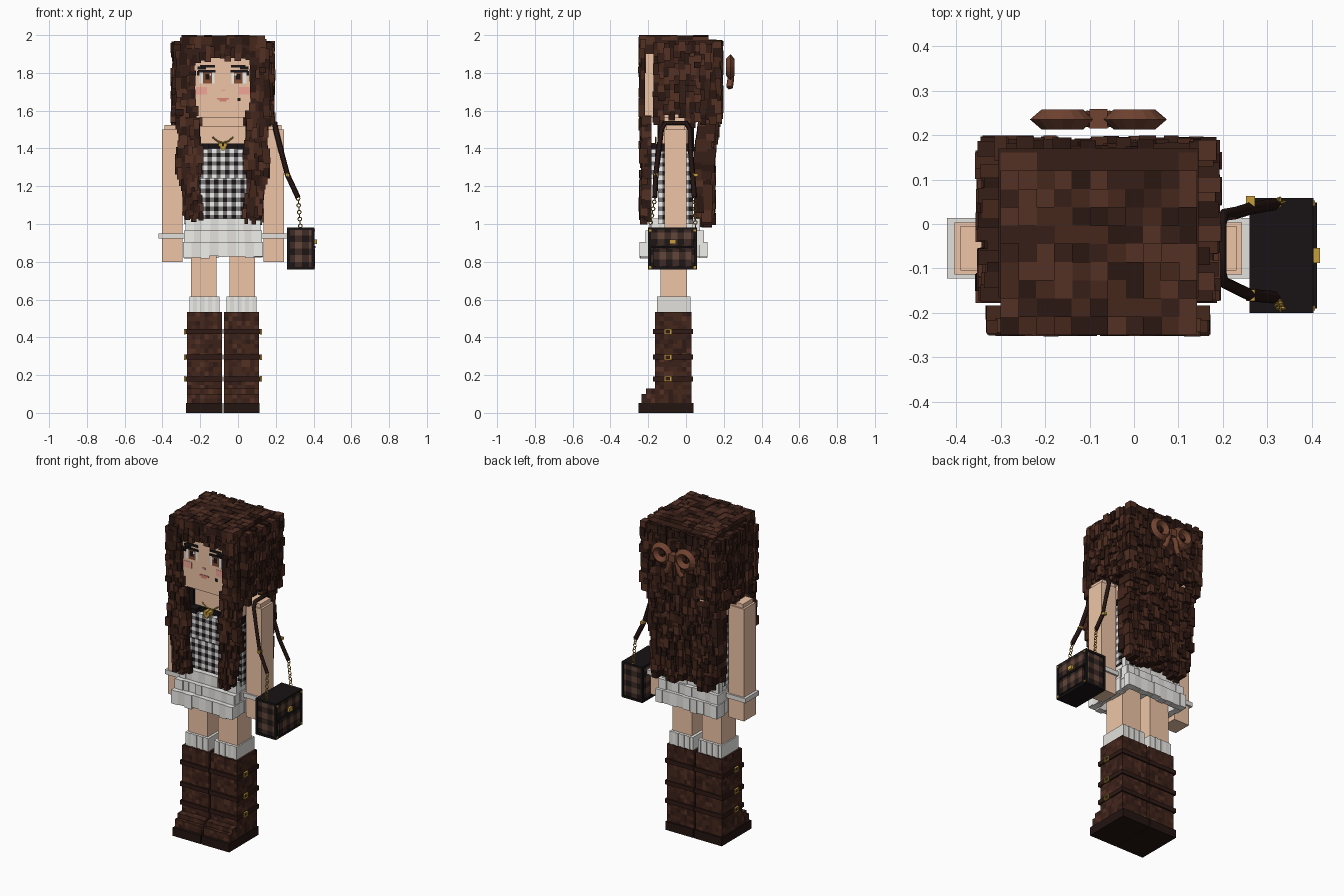
import bpy, bmesh, math, random
from mathutils import Vector

if "Cube" in bpy.data.objects:
    bpy.data.objects.remove(bpy.data.objects["Cube"])
random.seed(4)
C = -0.08                      # the figure's own centre line in x


def mat(name, r, g, b):
    m = bpy.data.materials.new(name)
    m.diffuse_color = [(v / 255) ** 2.2 for v in (r, g, b)] + [1]
    m.use_nodes = True
    m.node_tree.nodes["Principled BSDF"].inputs["Base Color"].default_value = m.diffuse_color
    return m


skin, pink, lip = mat("skin", 238, 196, 166), mat("blush", 242, 165, 150), mat("lip", 215, 130, 118)
white, cream, grey = mat("white", 240, 239, 236), mat("cream", 226, 224, 219), mat("grey", 120, 117, 118)
black, dark, gold = mat("black", 30, 26, 28), mat("dark_leather", 40, 27, 24), mat("gold", 195, 155, 65)
iris = mat("iris", 130, 78, 54)
hairs = [mat(f"hair_{i}", *c) for i, c in enumerate([(58, 36, 29), (70, 43, 34), (84, 52, 41), (46, 29, 24)])]
leathers = [mat(f"leather_{i}", *c) for i, c in enumerate([(70, 43, 34), (60, 37, 30), (84, 52, 41), (50, 32, 27)])]
plaids = [mat(f"plaid_{i}", *c) for i, c in enumerate([(34, 28, 27), (64, 47, 41), (98, 72, 60)])]
bow_mat = mat("bow", 112, 69, 52)
R = random.uniform


def finish(bm, name, mats):
    me = bpy.data.meshes.new(name)
    bm.to_mesh(me)
    bm.free()
    for m in mats:
        me.materials.append(m)
    ob = bpy.data.objects.new(name, me)
    bpy.context.collection.objects.link(ob)
    return ob


def boxes(name, items, *mats):
    """One mesh of many boxes: (x0, x1, y0, y1, z0, z1[, material])."""
    bm = bmesh.new()
    for b in items:
        vs = bmesh.ops.create_cube(bm, size=1)["verts"]
        for v in vs:
            v.co = Vector([(b[2*i] + b[2*i+1]) / 2 + v.co[i] * abs(b[2*i+1] - b[2*i]) for i in range(3)])
        for f in {f for v in vs for f in v.link_faces}:
            f.material_index = b[6] if len(b) > 6 else 0
    return finish(bm, name, mats)


def tiled(name, b, cell, pick, *mats):
    """Box whose faces are split into square tiles coloured by pick(i, j)."""
    bm = bmesh.new()
    for ax in range(3):
        u, w = [a for a in range(3) if a != ax]
        nu, nw = [max(1, round((b[2*a+1] - b[2*a]) / cell)) for a in (u, w)]
        for side in (0, 1):
            for i in range(nu):
                for j in range(nw):
                    vs = []
                    for di, dj in ((0, 0), (1, 0), (1, 1), (0, 1)):
                        p = Vector((0, 0, 0))
                        p[ax] = b[2*ax+side]
                        p[u] = b[2*u] + (b[2*u+1] - b[2*u]) * (i + di) / nu
                        p[w] = b[2*w] + (b[2*w+1] - b[2*w]) * (j + dj) / nw
                        vs.append(bm.verts.new(p))
                    bm.faces.new(vs).material_index = pick(i, j)
    bmesh.ops.remove_doubles(bm, verts=bm.verts, dist=1e-5)
    bmesh.ops.recalc_face_normals(bm, faces=bm.faces)
    return finish(bm, name, mats)


def tube(name, pts, r, m):
    cu = bpy.data.curves.new(name, "CURVE")
    cu.dimensions, cu.bevel_depth, cu.bevel_resolution, cu.use_fill_caps = "3D", r, 0, True
    sp = cu.splines.new("POLY")
    sp.points.add(len(pts) - 1)
    for p, q in zip(sp.points, pts):
        p.co = (*q, 1)
    cu.materials.append(m)
    bpy.context.collection.objects.link(bpy.data.objects.new(name, cu))


def ring(name, loc, rot, R1, R2, m, seg=12):
    bpy.ops.mesh.primitive_torus_add(location=loc, rotation=rot, major_radius=R1, minor_radius=R2,
                                     major_segments=seg, minor_segments=4)
    bpy.context.object.name = name
    bpy.context.object.data.materials.append(m)
    return bpy.context.object


def span(s, a, b):
    return sorted((C + s * a, C + s * b))


def strands(name, axis, out, base, depth, edges, z1, z0, jag=0.03, step=0.027, deep=0.024):
    """Panel of staggered hair bricks; edges(z) gives the panel's side limits, out its facing."""
    items = []
    lo, hi = edges(z1)
    n = max(1, round((hi - lo) / step))
    for i in range(n):
        z, end = z1 - R(0, 0.02), z0(i / max(1, n - 1)) + R(-jag, jag)
        while z > end + 0.01:
            h = R(0.022, 0.065)
            a, b = edges(z - h / 2)
            u0, u1 = a + (b - a) * i / n, a + (b - a) * (i + 1) / n
            s = sorted((base(z) - out * 0.012, base(z) + out * (depth + R(-deep, 0))))
            u = (u0 - R(0, .008), u1 + R(0, .008))
            zz = (max(z - h, end - .01), z + .005)
            items.append((*(s if axis == 0 else u), *(u if axis == 0 else s), *zz, random.randrange(4)))
            z -= h
    boxes(name, items, *hairs)


rnd = lambda i, j: random.choice((0, 0, 0, 1, 1, 1, 2, 3))
gingham = lambda i, j: i % 2 + j % 2
plaid = lambda i, j: (i % 4 > 1) + (j % 4 > 1)

# Legs, socks, boots, arms and bracelets
for s, side in ((-1, "left"), (1, "right")):
    boxes(side + "_leg", [(*span(s, .035, .17), -.135, .005, .5, .95)], skin)
    x0, x1 = span(s, .018, .178)
    boxes(side + "_sock", [(x0 + .02*i, x0 + .02*i + .02, -.15 - .004*(i % 2), .02 + .004*(i % 2), .5, .615, i % 2)
                           for i in range(8)], white, cream)
    x = span(s, .006, .19)
    tiled(side + "_boot_shaft", (*x, -.165, .028, .05, .535), .024, rnd, *leathers)
    tiled(side + "_boot_toe", (*x, -.235, -.16, .05, .1), .024, rnd, *leathers)
    tiled(side + "_boot_instep", (*x, -.212, -.16, .095, .128), .024, rnd, *leathers)
    boxes(side + "_boot_sole", [(*span(s, .003, .195), -.252, .04, 0, .052)], dark)
    boxes(side + "_boot_straps", [(*span(s, 0.002, .199), -.175, .037, z - .013, z + .013) for z in (.18, .295, .43)],
          leathers[3])
    frame = []
    for z in (.18, .295, .43):
        xo = span(s, .197, .206)
        frame += [(*xo, -.115, -.108, z - .014, z + .014), (*xo, -.085, -.078, z - .014, z + .014),
                  (*xo, -.115, -.078, z + .009, z + .015), (*xo, -.115, -.078, z - .015, z - .009)]
    boxes(side + "_boot_buckles", frame, gold)
    boxes(side + "_arm", [(*span(s, .215, .323), -.113, .003, .8, 1.5), (*span(s, .215, .31), -.105, -.005, 1.49, 1.525)], skin)
    boxes(side + "_bracelet", [(*span(s, .205, .34), -.122, .014, .922, .95)], cream)

# Torso, bodice and necklace
boxes("chest", [(C - .2, C + .2, -.14, .03, 1.4, 1.52), (C - .11, C + .11, -.13, .02, 1.5, 1.6)], skin)
tiled("bodice", (C - .207, C + .207, -.148, .036, 1.0, 1.42), .023, gingham, white, grey, black)
tiled("bodice_bust", (C - .15, C + .15, -.19, -.14, 1.24, 1.4), .023, gingham, white, grey, black)
boxes("bodice_trim", [(C - .21, C + .21, -.155, .042, 1.385, 1.425)] +
      [(*span(s, .12, .15), y, y + .012, 1.42, 1.53) for s in (-1, 1) for y in (-.152, .03)] +
      [(*span(s, .12, .15), -.152, .042, 1.52, 1.532) for s in (-1, 1)] +
      [(*span(s, .075, .155), -.195, -.15, 1.395, 1.425) for s in (-1, 1)], black)
tube("necklace", [(C + .055 * t, -.16, 1.43 + .03 * t * t) for t in (-1, -.5, 0, .5, 1)], .004, gold)
boxes("heart_pendant", [(*span(s, .002, .022), -.2, -.16, 1.41, 1.428) for s in (-1, 1)] +
      [(C - .016, C + .016, -.2, -.16, 1.4, 1.412), (C - .008, C + .008, -.2, -.16, 1.39, 1.402)], gold)

# Pleated skirt in flaring tiers
pleats = [(C - .19, C + .19, -.165, .06, .9, 1.03, 0)]
for hx, y0, y1, za, zb, th in ((.198, -.185, .075, .95, 1.03, .04), (.207, -.215, .095, .89, .965, .055),
                               (.212, -.245, .113, .822, .905, .045)):
    n = 9
    for i in range(n):
        for y, d in ((y0, 1), (y1, -1)):
            e, w = R(0, .009), 2 * hx / n
            pleats.append((C - hx + i * w, C - hx + (i + 1) * w, y + d * e, y + d * th, za + R(-.004, .008), zb, i % 2))
        for s in (-1, 1):
            w = (y1 - y0) / n
            pleats.append((*span(s, hx - th, hx - R(0, .009)), y0 + i * w, y0 + i * w + w, za + R(-.004, .008), zb, i % 2))
boxes("skirt", pleats, white, cream)

# Head and face
boxes("head", [(C - .21, C + .21, -.22, .165, 1.565, 1.965)], skin)
F = -.22
face = [(C - .032, C + .032, F - .003, F, 1.658, 1.668, 4), (C - .018, C + .018, F - .003, F, 1.648, 1.66, 4),
        (C + .078, C + .094, F - .006, F, 1.652, 1.668, 0), (C - .01, C + .01, F - .004, F, 1.705, 1.713, 3)]
for s in (-1, 1):
    face += [(*span(s, .045, .125), F - .002, F, 1.745, 1.805, 1), (*span(s, .058, .105), F - .004, F, 1.745, 1.805, 2),
             (*span(s, .07, .093), F - .006, F, 1.765, 1.795, 0), (*span(s, .062, .072), F - .008, F, 1.785, 1.798, 1),
             (*span(s, .04, .132), F - .007, F, 1.803, 1.815, 0), (*span(s, .125, .137), F - .007, F, 1.785, 1.81, 0),
             (*span(s, .042, .12), F - .006, F, 1.828, 1.842, 0), (*span(s, .09, .135), F - .006, F, 1.818, 1.833, 0),
             (*span(s, .085, .145), F - .002, F, 1.685, 1.725, 3)]
boxes("face_details", face, black, white, iris, pink, lip)

# Hair: cap, crown tiles, fringe, side curtains, back and front locks
boxes("hair_cap", [(C - .225, C + .225, -.165, .17, 1.58, 1.975), (C - .215, C + .215, -.235, .165, 1.9, 1.975)], hairs[0])
crown = []
for i in range(11):
    for j in range(10):
        x, y = C - .22 + i * .04, -.25 + j * .041
        crown.append((x, x + .042, y, y + .042, 1.95, (1.992 if j < 9 else 1.97) + R(0, .008), random.randrange(4)))
boxes("hair_crown", crown, *hairs)
strands("hair_fringe", 1, -1, lambda z: -.225, .028, lambda z: (C - .225, C + .225), 1.985,
        lambda t: 1.88 - .07 * (abs(t - .5) * 2) ** 4, .012, deep=.014)
for s, side in ((-1, "left"), (1, "right")):
    strands(side + "_hair_curtain", 1, -1, lambda z: -.228, .024,
            lambda z: span(s, .15 - .04 * max(0, 1.63 - z) / .08, .245), 1.93, lambda t: 1.56, .02, deep=.014)
    strands(side + "_hair_side", 0, s, lambda z: C + s * .225, .053, lambda z: (-.17, .185), 1.965,
            lambda t: 1.56 - .04 * t, .03, deep=.03)
    for y, d in ((-.195, .04), (-.215, .036)):
        strands(side + "_hair_front_lock", 1, -1, lambda z: y, d,
                lambda z: span(s, .12 + .012 * math.sin(z * 22), .24 - .06 * max(0, 1.25 - z) / .25 + .01 * math.sin(z * 25)),
                1.57, lambda t: 1.05, .045)
strands("hair_back", 1, 1, lambda z: .155, .044, lambda z: (C - .26, C + .26), 1.97, lambda t: 1.58, .03, deep=.03)
for y, d in ((.055, .06), (.095, .065)):
    strands("hair_back_lengths", 1, 1, lambda z: y + .03 * max(0, z - 1.4) / .2, d,
            lambda z: (C - .24 + .025 * max(0, 1.6 - z), C + .24 - .025 * max(0, 1.6 - z)), 1.64, lambda t: 1.04, .05, deep=.03)

# Bow floating behind the head
for s in (-1, 1):
    o = ring("bow_loop", (C + s * .081, .235, 1.83), (math.pi / 2, 0, 0), .047, .026, bow_mat, 16)
    o.scale = (1, .95, .85)
    tube("bow_tail", [(C + s * .008, .232, 1.825), (C + s * .03, .238, 1.785), (C + s * .035, .235, 1.75),
                      (C + s * .055, .23, 1.722)], .018, bow_mat)
boxes("bow_knot", [(C - .02, C + .02, .215, .258, 1.805, 1.85)], bow_mat)

# Shoulder bag: body, flap, pocket, trim, hardware
tiled("bag_body", (.265, .395, -.195, .053, .765, .975), .018, plaid, *plaids)
tiled("bag_flap", (.39, .403, -.185, .043, .885, .972), .018, plaid, *plaids)
tiled("bag_pocket", (.39, .408, -.175, .033, .775, .87), .018, plaid, *plaids)
trim = [(.26, .402, -.2, .058, .968, .982), (.26, .402, -.2, .058, .758, .772)]
trim += [(x, x + .014, y, y + .014, .76, .98) for x in (.26, .39) for y in (-.2, .044)]
trim += [(.395, .411, -.19, .048, .872, .884)]
boxes("bag_trim", trim, black)
boxes("bag_clasp", [(.4, .418, -.088, -.054, .893, .918)] +
      [(.397, .407, y, y + .012, z, z + .012) for y in (-.195, .041) for z in (.765, .96)], gold)

# Strap over the shoulder, chain links down to the bag
tube("bag_strap", [(.318, -.165, 1.14), (.262, -.16, 1.26), (.23, -.145, 1.38), (.2, -.13, 1.5), (.195, -.11, 1.535),
                   (.195, 0, 1.535), (.2, .02, 1.5), (.23, .025, 1.38), (.262, .035, 1.26), (.318, .045, 1.14)], .014, dark)
for ya, yb, t in ((-.165, -.19, "front"), (.045, .05, "back")):
    for i in range(9):
        f = i / 8
        ring(t + "_chain_link", (.318 + .012 * f, ya + (yb - ya) * f, 1.135 - .145 * f),
             (math.pi / 2, 0, (i % 2) * math.pi / 2), .01, .003, gold, 8)
    boxes(t + "_strap_buckle", [(.252, .272, ya - .008, ya + .018, 1.252, 1.268)], gold)
